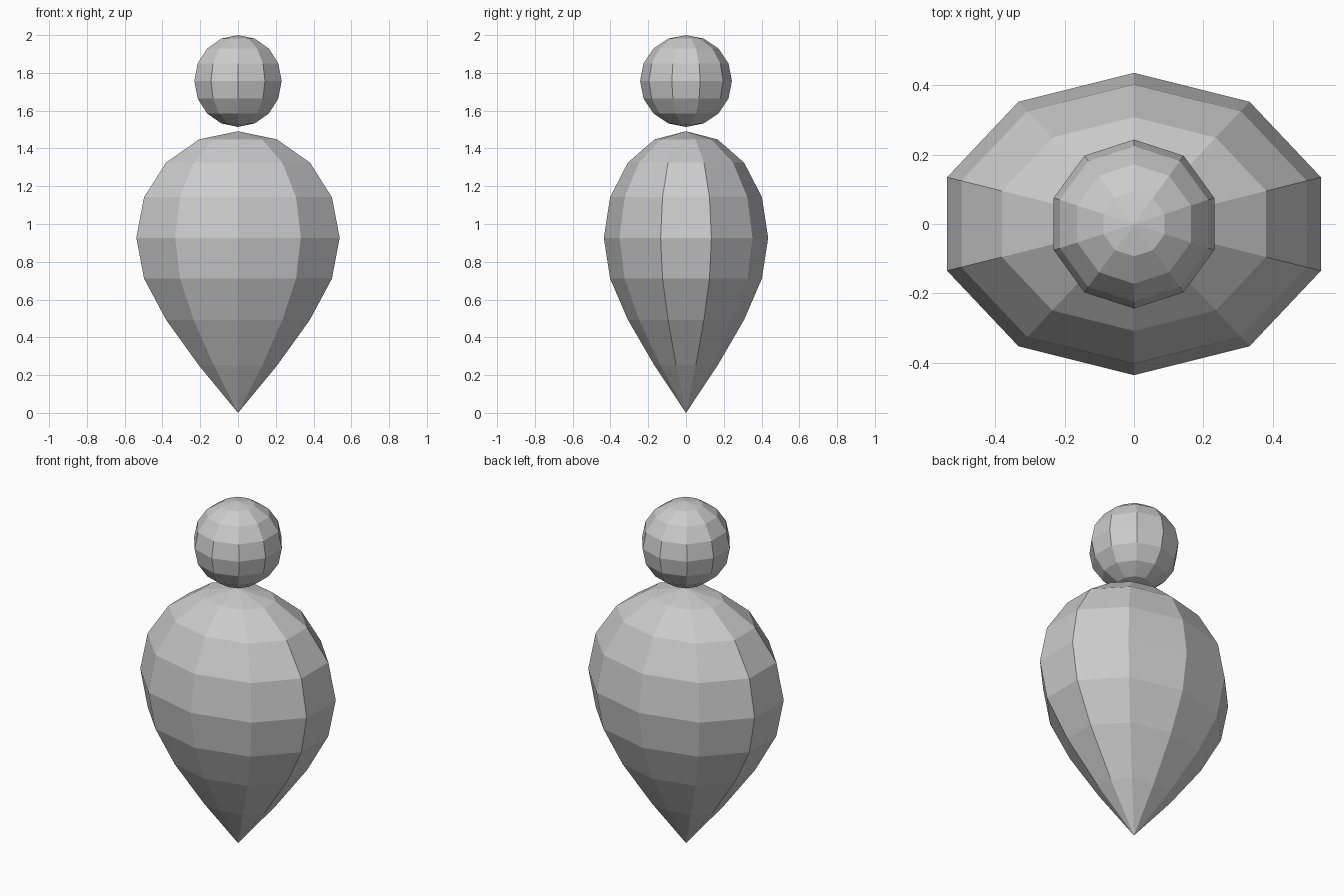
import bpy, bmesh, math

if "Cube" in bpy.data.objects:
    bpy.data.objects.remove(bpy.data.objects["Cube"])

SIDES = 10
RINGS = 8


def ringed_solid(name, rx, ry, heights):
    """Ten-sided flat-faced spheroid; heights run from bottom pole to top pole."""
    bm = bmesh.new()
    bottom = bm.verts.new((0, 0, heights[0]))
    top = bm.verts.new((0, 0, heights[-1]))
    loops = []
    for i in range(1, RINGS):
        r = math.sin(math.pi * i / RINGS)
        angles = [math.pi / 2 + 2 * math.pi * k / SIDES for k in range(SIDES)]
        loops.append([bm.verts.new((rx * r * math.cos(a), ry * r * math.sin(a), heights[i]))
                      for a in angles])
    for k in range(SIDES):
        n = (k + 1) % SIDES
        bm.faces.new((bottom, loops[0][n], loops[0][k]))
        bm.faces.new((top, loops[-1][k], loops[-1][n]))
        for lo, hi in zip(loops, loops[1:]):
            bm.faces.new((lo[k], lo[n], hi[n], hi[k]))
    mesh = bpy.data.meshes.new(name)
    bm.to_mesh(mesh)
    bm.free()
    obj = bpy.data.objects.new(name, mesh)
    bpy.context.collection.objects.link(obj)
    return obj


# Body: flattened spheroid with its lower half drawn down to a point
ringed_solid("body", 0.566, 0.435,
             [0, 0.25, 0.493, 0.711, 0.927, 1.142, 1.325, 1.448, 1.491])

# Head: small round ball floating just above the body
head_r, head_z = 0.243, 1.757
ringed_solid("head", head_r, head_r,
             [head_z - head_r * math.cos(math.pi * i / RINGS) for i in range(RINGS + 1)])
